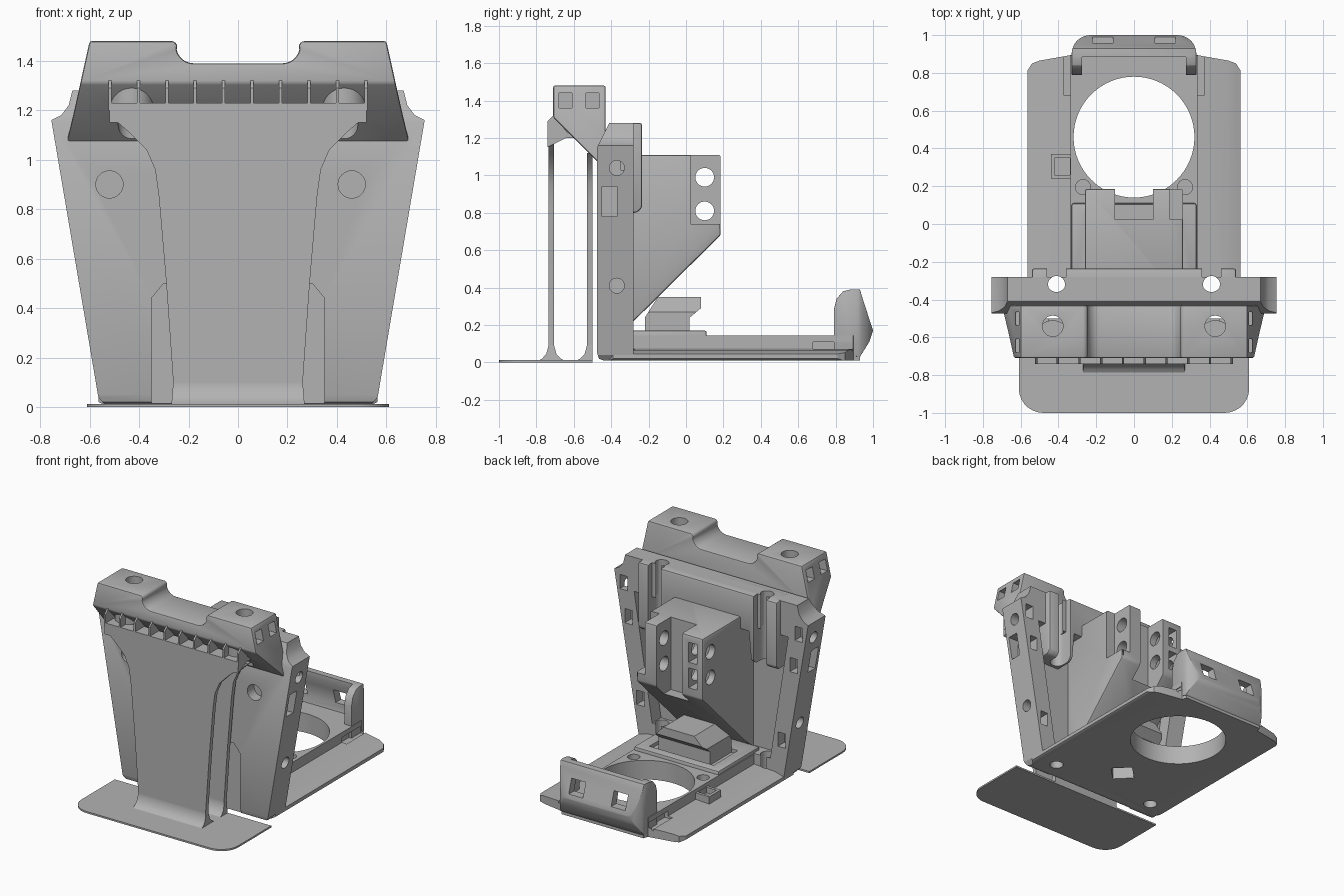
import bpy, bmesh, math
from mathutils import Vector

if "Cube" in bpy.data.objects:
    bpy.data.objects.remove(bpy.data.objects["Cube"], do_unlink=True)

grey = bpy.data.materials.new("plain_grey")
grey.use_nodes = True
grey.diffuse_color = (0.45, 0.45, 0.45, 1)
grey.node_tree.nodes["Principled BSDF"].inputs["Base Color"].default_value = (0.45, 0.45, 0.45, 1)


def prism(name, axis, pts, a, b):
    """Extrude a polygon along an axis. x: (y,z), y: (x,z), z: (x,y)."""
    place = {"x": lambda p, t: (t, *p), "y": lambda p, t: (p[0], t, p[1]), "z": lambda p, t: (*p, t)}[axis]
    bm = bmesh.new()
    face = bm.faces.new([bm.verts.new(place(p, a)) for p in pts])
    new = bmesh.ops.extrude_face_region(bm, geom=[face])["geom"]
    shift = Vector(place((0, 0), b - a))
    bmesh.ops.translate(bm, verts=[v for v in new if isinstance(v, bmesh.types.BMVert)], vec=shift)
    bmesh.ops.recalc_face_normals(bm, faces=bm.faces)
    mesh = bpy.data.meshes.new(name)
    bm.to_mesh(mesh)
    bm.free()
    mesh.materials.append(grey)
    ob = bpy.data.objects.new(name, mesh)
    bpy.context.collection.objects.link(ob)
    return ob


def rect(u0, u1, v0, v1):
    return [(u0, v0), (u1, v0), (u1, v1), (u0, v1)]


def box(name, x0, x1, y0, y1, z0, z1):
    return prism(name, "z", rect(x0, x1, y0, y1), z0, z1)


def arc(cx, cy, r, start=0, end=360, n=32):
    full = end - start == 360
    angles = [math.radians(start + (end - start) * i / (n if full else n - 1)) for i in range(n)]
    return [(cx + r * math.cos(t), cy + r * math.sin(t)) for t in angles]


def sym(half):
    """Complete a right-hand outline with its mirror image."""
    return half + [(-x, z) for x, z in reversed(half)]


def rod(axis, cx, cy, r, a, b, n=32):
    return prism("cutter", axis, arc(cx, cy, r, n=n), a, b)


def apply(ob):
    deps = bpy.context.evaluated_depsgraph_get()
    mesh = bpy.data.meshes.new_from_object(ob.evaluated_get(deps))
    ob.modifiers.clear()
    ob.data = mesh


def combine(ob, others, operation="DIFFERENCE"):
    for other in others:
        mod = ob.modifiers.new("cut", "BOOLEAN")
        mod.operation, mod.object, mod.solver = operation, other, "EXACT"
        apply(ob)
        bpy.data.objects.remove(other, do_unlink=True)


def bevel(ob, width, segments=2):
    mod = ob.modifiers.new("bevel", "BEVEL")
    mod.width, mod.segments, mod.limit_method = width, segments, "ANGLE"
    apply(ob)


# Front foot plate with rounded front corners
prism("front_foot_plate", "z", [(-0.61, -0.5)] + arc(-0.48, -0.87, 0.13, 180, 270, 8)
      + arc(0.48, -0.87, 0.13, 270, 360, 8) + [(0.61, -0.5)], 0, 0.012)

# Two upright sheets, flared at the foot and the shoulders
outline = sym([(0.27, 0), (0.262, 0.1), (0.29, 0.5), (0.32, 0.85), (0.335, 0.96), (0.37, 1.04),
               (0.44, 1.11), (0.52, 1.18), (0.52, 1.3)])
for name, c, back, top in (("front_sheet", -0.72, 0.08, 1.2), ("rear_sheet", -0.515, 0.015, 1.12)):
    foot = [(c - 0.08, 0.005), (c - 0.05, 0.02), (c - 0.027, 0.045), (c - 0.015, 0.09)]
    rear = [(c + 0.015, 0.09), (c + min(0.027, back), 0.045), (c + min(0.05, back), 0.02), (c + back, 0.005)]
    sheet = prism(name, "x", foot + [(c - 0.015, top), (c + 0.015, top)] + rear, -0.6, 0.6)
    combine(sheet, [prism("cutter", "y", outline, -0.9, -0.4)], "INTERSECT")

# Sloped shelf and row of ribs under the head
prism("shelf", "x", [(-0.74, 1.15), (-0.62, 1.21), (-0.64, 1.23), (-0.74, 1.23)], -0.52, 0.52)
for i in range(10):
    x = -0.518 + i * 0.115
    prism("rib", "x", [(-0.74, 1.2), (-0.61, 1.2), (-0.71, 1.32), (-0.74, 1.29)], x - 0.006, x + 0.006)

# Head with scooped top and sloping underside
head = prism("head", "y", sym([(0.7, 1.04), (0.662, 1.2), (0.6, 1.48), (0.26, 1.48)]
             + [(0.245, 1.465)] + arc(0.18, 1.46, 0.07, 360, 270, 8)[1:]), -0.8, -0.4)
combine(head, [prism("cutter", "x", [(-0.71, 1.48), (-0.43, 1.48), (-0.43, 1.04), (-0.46, 1.06),
                                     (-0.71, 1.31)], -1, 1)], "INTERSECT")
bevel(head, 0.01)
cuts = []
for s in (-1, 1):
    cuts.append(rod("z", s * 0.43, -0.54, 0.055, 1.0, 1.6))
    for y in (-0.645, -0.5):
        cuts.append(box("cutter", s * 0.6 - 0.08, s * 0.6 + 0.08, y - 0.035, y + 0.035, 1.36, 1.44))
combine(head, cuts)
for s in (-1, 1):
    prism("screw_boss", "z", arc(s * 0.43, -0.6, 0.09), 1.2, 1.3)

# Tapered main body
body = prism("main_body", "y", sym([(0.54, 0.01), (0.565, 0.04), (0.755, 1.16), (0.715, 1.18), (0.685, 1.22),
                                    (0.67, 1.28)]), -0.6, -0.2)
combine(body, [prism("cutter", "x", [(-0.44, 0.01), (-0.465, 0.02), (-0.475, 0.05), (-0.475, 1.15),
                                     (-0.41, 1.28), (-0.28, 1.28), (-0.28, 0.01)], -1, 1)], "INTERSECT")
cuts = [prism("cutter", "y", sym([(0.46, 0.15), (0.6, 1.04)]), -0.38, -0.1),
        prism("cutter", "y", sym([(0.35, -0.1), (0.35, 0.44), (0.3, 0.5)]), -0.6, -0.45)]
for x in (-0.52, 0.46):
    cuts.append(rod("y", x, 0.9, 0.055, -0.6, -0.4))
for s in (-1, 1):
    for z in (0.41, 1.04):
        edge = 0.565 + 0.17 * z
        cuts.append(rod("x", -0.37, z, 0.04, s * (edge - 0.07), s * (edge + 0.1)))
    cuts.append(box("cutter", s * 0.71 - 0.07, s * 0.71 + 0.07, -0.45, -0.37, 0.78, 0.94))
    for z in (0.3, 0.85, 1.08):
        x = s * (0.5 + 0.168 * z)
        cuts.append(box("cutter", x - 0.03, x + 0.03, -0.35, -0.2, z - 0.05, z + 0.05))
    cuts.append(rod("z", s * 0.41, -0.32, 0.045, -0.1, 1.5))
combine(body, cuts)

# Rear top beam with hanging ears and open screw notches
beam = prism("top_beam", "y", sym([(0.32, 1.02), (0.34, 0.8), (0.54, 0.8), (0.54, 1.28)]), -0.4, -0.235)
combine(beam, [prism("cutter", "x", [(-0.37, 0.7), (-0.2, 0.7), (-0.2, 0.86)], -1, 1)])
bevel(beam, 0.012)
combine(beam, [prism("cutter", "z", [(s * 0.41 + 0.05, -0.1), (s * 0.41 - 0.05, -0.1)]
                     + arc(s * 0.41, -0.31, 0.05, 180, 360, 12), 0.7, 1.4) for s in (-1, 1)])

# Central mounting block with two pierced prongs
block = prism("mount_block", "x", [(-0.4, 0.12), (-0.28, 0.22), (0.185, 0.68), (0.185, 1.11), (-0.4, 1.11)],
              -0.26, 0.26)
bevel(block, 0.012)
cuts = [box("cutter", -0.1, 0.1, 0.025, 0.3, 0.6, 1.2),
        box("cutter", 0.19, 0.4, 0.025, 0.3, 0.74, 1.2)]
for z in (0.81, 0.99):
    cuts.append(rod("x", 0.1, z, 0.05, -0.4, 0.4))
    cuts.append(box("cutter", -0.215, -0.15, 0.04, 0.3, z - 0.07, z + 0.07))
combine(block, cuts)

# Flat base with a thicker middle, a ring opening and screw holes
base = prism("base", "z", sym([(0.52, -0.43), (0.565, -0.39), (0.565, 0.81), (0.54, 0.85), (0.5, 0.865),
                               (0.33, 0.895), (0.32, 0.93)]), 0, 0.3)
combine(base, [prism("cutter", "y", sym([(0.545, 0.01), (0.565, 0.02), (0.565, 0.045), (0.5, 0.065),
                                         (0.335, 0.075), (0.335, 0.145)]), -1, 1)], "INTERSECT")
frame = box("base_frame", -0.33, 0.33, -0.35, 0.11, 0.1, 0.17)
bevel(frame, 0.01)
combine(frame, [box("cutter", -0.25, 0.25, -0.22, 0.05, 0.0, 0.3)])
cuts = [rod("z", 0, 0.46, 0.32, -0.1, 0.5, 64), rod("z", 0, -0.12, 0.1, -0.1, 0.5, 4)]
for s in (-1, 1):
    cuts += [rod("z", s * 0.41, -0.32, 0.045, -0.1, 0.5), rod("z", s * 0.27, 0.195, 0.04, 0.06, 0.5)]
    cuts.append(box("cutter", s * 0.34 - 0.03, s * 0.34 + 0.03, 0.68, 0.89, 0.06, 0.11))
combine(base, cuts)
tab = box("base_tab", -0.44, -0.32, 0.24, 0.37, 0.06, 0.12)
combine(tab, [box("cutter", -0.42, -0.34, 0.26, 0.35, 0.08, 0.2)])

# Faceted latch cover on the base
latch = prism("latch_cover", "x", [(-0.22, 0.14), (-0.22, 0.24), (-0.15, 0.35), (0.08, 0.35), (0.08, 0.29),
                                   (0.02, 0.24), (0.02, 0.14)], -0.3, 0.3)
combine(latch, [prism("cutter", "y", sym([(0.2, 0.1), (0.2, 0.27), (0.11, 0.36)]), -0.5, 0.5)], "INTERSECT")
combine(latch, [rod("z", 0, -0.12, 0.1, 0, 0.28, 4)])

# Curved rear hook with two windows
hook = prism("rear_hook", "x", [(0.79, 0.05), (0.79, 0.28), (0.805, 0.34), (0.84, 0.38), (0.88, 0.39), (0.93, 0.39),
                                (0.945, 0.34), (1.0, 0.17), (0.98, 0.11), (0.93, 0.03)], -0.5, 0.5)
combine(hook, [prism("cutter", "z", sym([(0.33, 0.7), (0.33, 0.88)] + arc(0.23, 0.9, 0.1, 5, 90, 10)),
                     -0.1, 0.6)], "INTERSECT")
bevel(hook, 0.01)
cuts = [prism("cutter", "x", [(0.7, 0.145), (0.92, 0.145), (0.93, 0.2), (0.885, 0.36), (0.885, 0.5), (0.7, 0.5)],
              -0.275, 0.275)]
cuts += [prism("cutter", "y", rect(s * 0.165 - 0.055, s * 0.165 + 0.055, 0.2, 0.3), 0.85, 1.1) for s in (-1, 1)]
combine(hook, cuts)

# Smooth the curved faces and keep the edges crisp
bpy.ops.object.select_all(action="DESELECT")
for ob in bpy.context.collection.objects:
    if ob.type == "MESH":
        ob.select_set(True)
        bpy.context.view_layer.objects.active = ob
bpy.ops.object.shade_smooth_by_angle(angle=math.radians(30))
